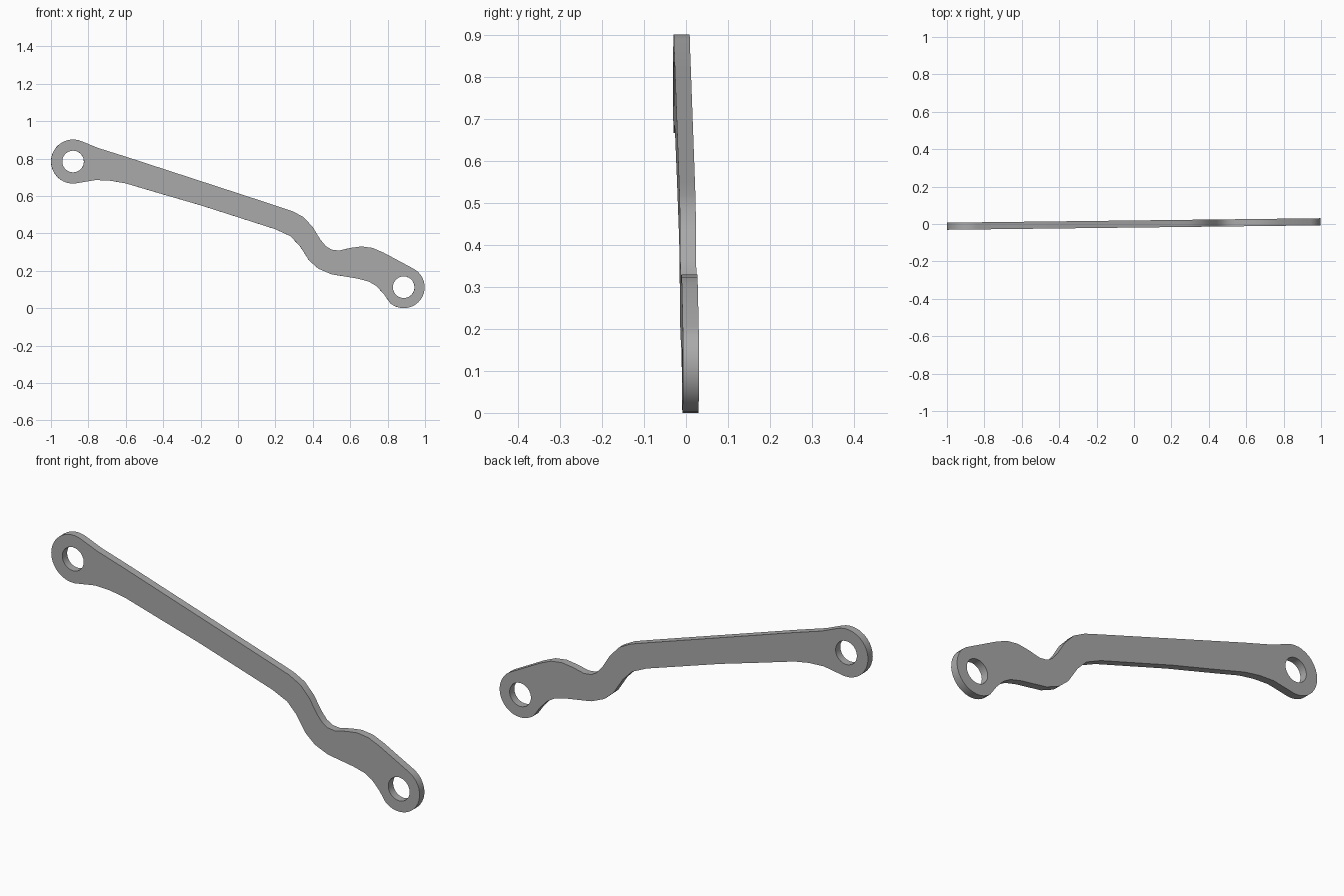
import bpy, math
from mathutils import Matrix

cube = bpy.data.objects.get("Cube")
if cube:
    bpy.data.objects.remove(cube)

THICK = 0.038
LEFT_EYE, LEFT_R = (-0.882, 0.784), 0.118
RIGHT_EYE, RIGHT_R = (0.886, 0.112), 0.112
HOLE_R = 0.058


def arc(center, r, start, end, n):
    """Points on an arc, angles in degrees."""
    angles = [math.radians(start + (end - start) * i / n) for i in range(n + 1)]
    return [(center[0] + r * math.cos(a), center[1] + r * math.sin(a)) for a in angles]


# Edges of the cranked bar between the two eyes
upper = [(-0.75, 0.857), (-0.6, 0.81), (0.2, 0.549), (0.29, 0.519), (0.35, 0.487),
         (0.4, 0.433), (0.44, 0.367), (0.47, 0.331), (0.5, 0.313), (0.54, 0.308),
         (0.6, 0.322), (0.66, 0.33), (0.72, 0.322), (0.78, 0.296)]
lower = [(0.78, 0.075), (0.74, 0.118), (0.7, 0.142), (0.64, 0.158), (0.5, 0.181),
         (0.43, 0.211), (0.38, 0.255), (0.33, 0.333), (0.28, 0.385), (0.2, 0.422),
         (-0.2, 0.55), (-0.4, 0.608), (-0.6, 0.667), (-0.68, 0.681), (-0.76, 0.685)]
outline = (upper + arc(RIGHT_EYE, RIGHT_R, 58, -130, 18) + lower
           + arc(LEFT_EYE, LEFT_R, -85, -295, 20))

# Flat filled profile with two bolt holes, extruded to a plate
curve = bpy.data.curves.new("link_arm", "CURVE")
curve.dimensions = "2D"
curve.fill_mode = "BOTH"
curve.extrude = THICK / 2
for pts in (outline, arc(LEFT_EYE, HOLE_R, 0, 345, 23), arc(RIGHT_EYE, HOLE_R, 0, 345, 23)):
    spline = curve.splines.new("POLY")
    spline.points.add(len(pts) - 1)
    for p, (x, z) in zip(spline.points, pts):
        p.co = (x, z, 0, 1)
    spline.use_cyclic_u = True

arm = bpy.data.objects.new("link_arm", curve)
bpy.context.collection.objects.link(arm)
bpy.ops.object.select_all(action="DESELECT")
arm.select_set(True)
bpy.context.view_layer.objects.active = arm
bpy.ops.object.convert(target="MESH")
arm = bpy.context.object

# Weld the caps to the rim, stand the plate up and yaw it slightly
bpy.ops.object.mode_set(mode="EDIT")
bpy.ops.mesh.select_all(action="SELECT")
bpy.ops.mesh.remove_doubles(threshold=0.0005)
bpy.ops.mesh.normals_make_consistent(inside=False)
bpy.ops.object.mode_set(mode="OBJECT")
arm.data.transform(Matrix.Rotation(math.radians(0.68), 4, "Z")
                   @ Matrix.Rotation(math.radians(90), 4, "X"))
bpy.ops.object.shade_smooth_by_angle(angle=math.radians(30))

# Plain grey metal
grey = bpy.data.materials.new("grey_metal")
grey.use_nodes = True
color = (0.4, 0.4, 0.4, 1)
grey.diffuse_color = color
grey.node_tree.nodes["Principled BSDF"].inputs["Base Color"].default_value = color
arm.data.materials.clear()
arm.data.materials.append(grey)
